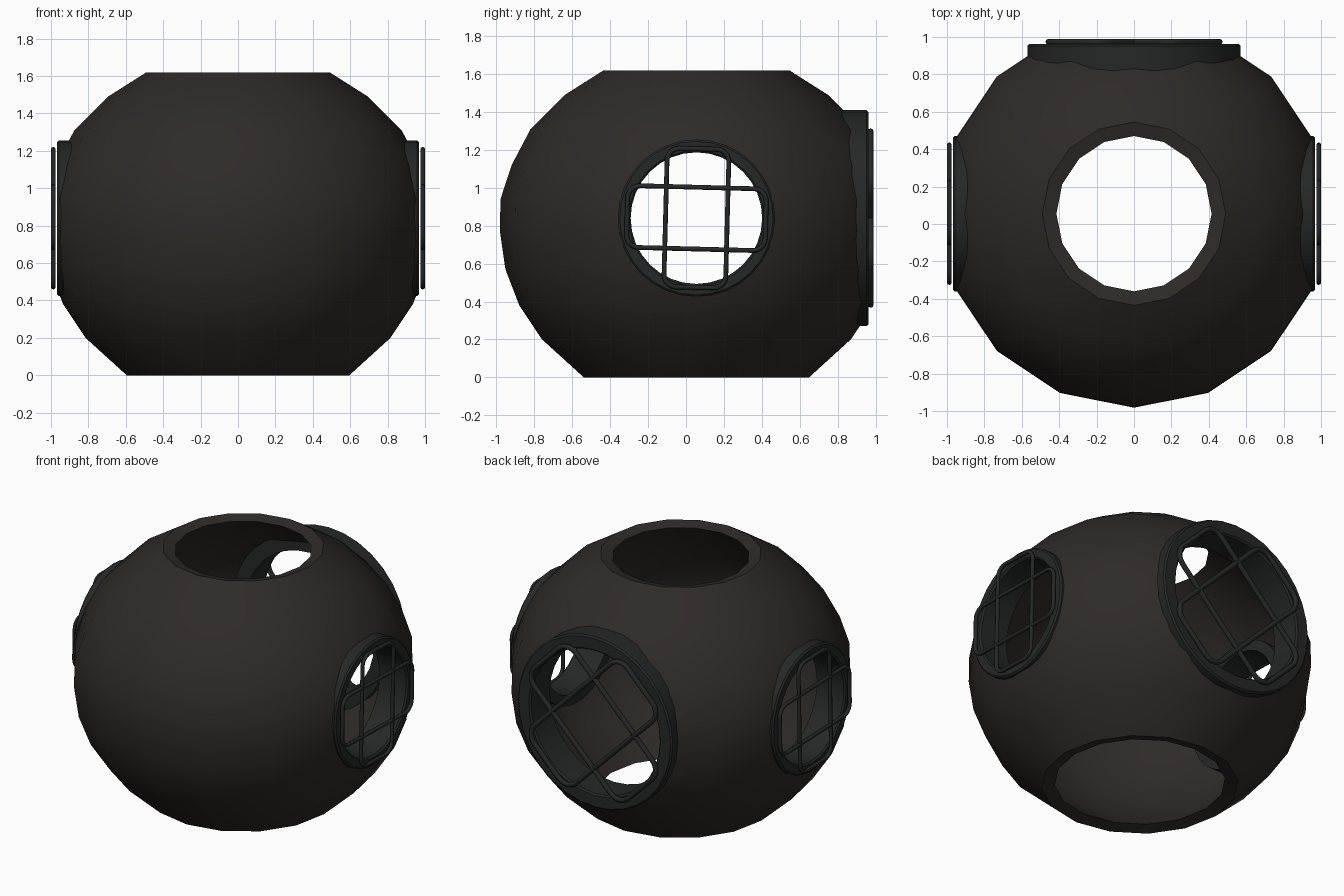
import bpy, bmesh
from math import sin, cos, pi, radians
from mathutils import Vector, Matrix

if "Cube" in bpy.data.objects:
    bpy.data.objects.remove(bpy.data.objects["Cube"])

CY, CZ = 0.055, 0.84   # shell axis and port height


def material(name, rgb):
    m = bpy.data.materials.new(name)
    m.diffuse_color = (*rgb, 1)
    m.use_nodes = True
    m.node_tree.nodes["Principled BSDF"].inputs["Base Color"].default_value = m.diffuse_color
    return m


BROWN = material("dark_bronze", (0.028, 0.023, 0.021))
BLACK = material("black_iron", (0.019, 0.020, 0.020))


def revolve(name, profile, segs, mat, frame, phase=0.0):
    """Spin a closed (radius, height) loop round the local z axis."""
    bm = bmesh.new()
    rings = []
    for i in range(segs):
        a = 2 * pi * i / segs + phase
        rings.append([bm.verts.new(frame @ Vector((r * cos(a), r * sin(a), h))) for r, h in profile])
    n = len(profile)
    for i in range(segs):
        a, b = rings[i], rings[(i + 1) % segs]
        for j in range(n):
            k = (j + 1) % n
            bm.faces.new((a[j], b[j], b[k], a[k]))
    bmesh.ops.recalc_face_normals(bm, faces=bm.faces)
    me = bpy.data.meshes.new(name)
    bm.to_mesh(me)
    bm.free()
    me.materials.append(mat)
    ob = bpy.data.objects.new(name, me)
    bpy.context.collection.objects.link(ob)
    return ob


def smooth(ob, deg):
    bpy.ops.object.select_all(action='DESELECT')
    ob.select_set(True)
    bpy.context.view_layer.objects.active = ob
    bpy.ops.object.shade_smooth_by_angle(angle=radians(deg))


def port_frame(x_axis, z_axis):
    """Local frame: z points out of the port, y points up."""
    m = Matrix((x_axis, (0, 0, 1), z_axis)).transposed().to_4x4()
    return Matrix.Translation((0, CY, CZ)) @ m


# ---- shell: outer wall, top rim, inner wall ----
outer = [(0.595, 0), (0.815, 0.2), (0.935, 0.38), (1.008, 0.57), (1.037, 0.77),
         (1.034, 0.94), (0.975, 1.12), (0.875, 1.31), (0.695, 1.49), (0.49, 1.62)]
inner = [(0.415, 1.60), (0.64, 1.44), (0.815, 1.27), (0.905, 1.10), (0.962, 0.93),
         (0.964, 0.77), (0.937, 0.59), (0.87, 0.41), (0.76, 0.24), (0.515, 0.02)]
shell = revolve("helmet_shell", outer + inner, 16, BROWN, Matrix.Translation((0, CY, 0)))


# ---- port openings cut through the shell ----
def cut(radius, start, end, direction):
    d = Vector(direction)
    bpy.ops.mesh.primitive_cylinder_add(
        vertices=32, radius=radius, depth=end - start,
        location=Vector((0, CY, CZ)) + d * (start + end) / 2,
        rotation=d.to_track_quat('Z', 'Y').to_euler())
    c = bpy.context.object
    c.name = "port_cutter"
    c.hide_render = True
    bpy.context.view_layer.objects.active = shell
    mod = shell.modifiers.new("port", 'BOOLEAN')
    mod.operation, mod.solver, mod.object = 'DIFFERENCE', 'EXACT', c
    bpy.ops.object.modifier_apply(modifier=mod.name)
    bpy.data.objects.remove(c)


cut(0.38, -1.3, 1.3, (1, 0, 0))
cut(0.52, 0.3, 1.3, (0, 1, 0))
smooth(shell, 32)


# ---- port rings and grilles ----
def grille_loop(hw, hh, r, depth, turn, frame):
    """Rounded rectangle of bar centre points."""
    rot = Matrix.Rotation(turn, 4, 'Z')
    pts = []
    for q, (sx, sy) in enumerate([(1, 1), (-1, 1), (-1, -1), (1, -1)]):
        for s in range(6):
            a = q * pi / 2 + s * pi / 10
            p = Vector((sx * (hw - r) + r * cos(a), sy * (hh - r) + r * sin(a), depth))
            pts.append(frame @ rot @ p)
    return pts


def port(name, frame, r_out, r_in, back, face, size, bar, bar_depth, turn):
    b = 0.01
    ring = revolve(name + "_ring",
                   [(r_out, back), (r_out, face - b), (r_out - b, face),
                    (r_in + b, face), (r_in, face - b), (r_in, back)],
                   32, BLACK, frame)
    smooth(ring, 30)
    cu = bpy.data.curves.new(name + "_grille", 'CURVE')
    cu.dimensions = '3D'
    cu.bevel_depth, cu.bevel_resolution = bar, 2
    long, short, r = size
    for hw, hh in ((long, short), (short, long)):
        pts = grille_loop(hw, hh, r, bar_depth, turn, frame)
        sp = cu.splines.new('POLY')
        sp.points.add(len(pts) - 1)
        for p, co in zip(sp.points, pts):
            p.co = (*co, 1)
        sp.use_cyclic_u = True
    cu.materials.append(BLACK)
    ob = bpy.data.objects.new(name + "_grille", cu)
    bpy.context.collection.objects.link(ob)


for side, sx in (("right", 1), ("left", -1)):
    port(side + "_port", port_frame((0, 1, 0), (sx, 0, 0)), 0.415, 0.347,
         0.76, 0.968, (0.366, 0.163, 0.065), 0.0125, 0.9875, radians(-1.5))

port("back_port", port_frame((-1, 0, 0), (0, 1, 0)), 0.57, 0.475,
     0.70, 0.908, (0.486, 0.215, 0.09), 0.016, 0.919, radians(45))
